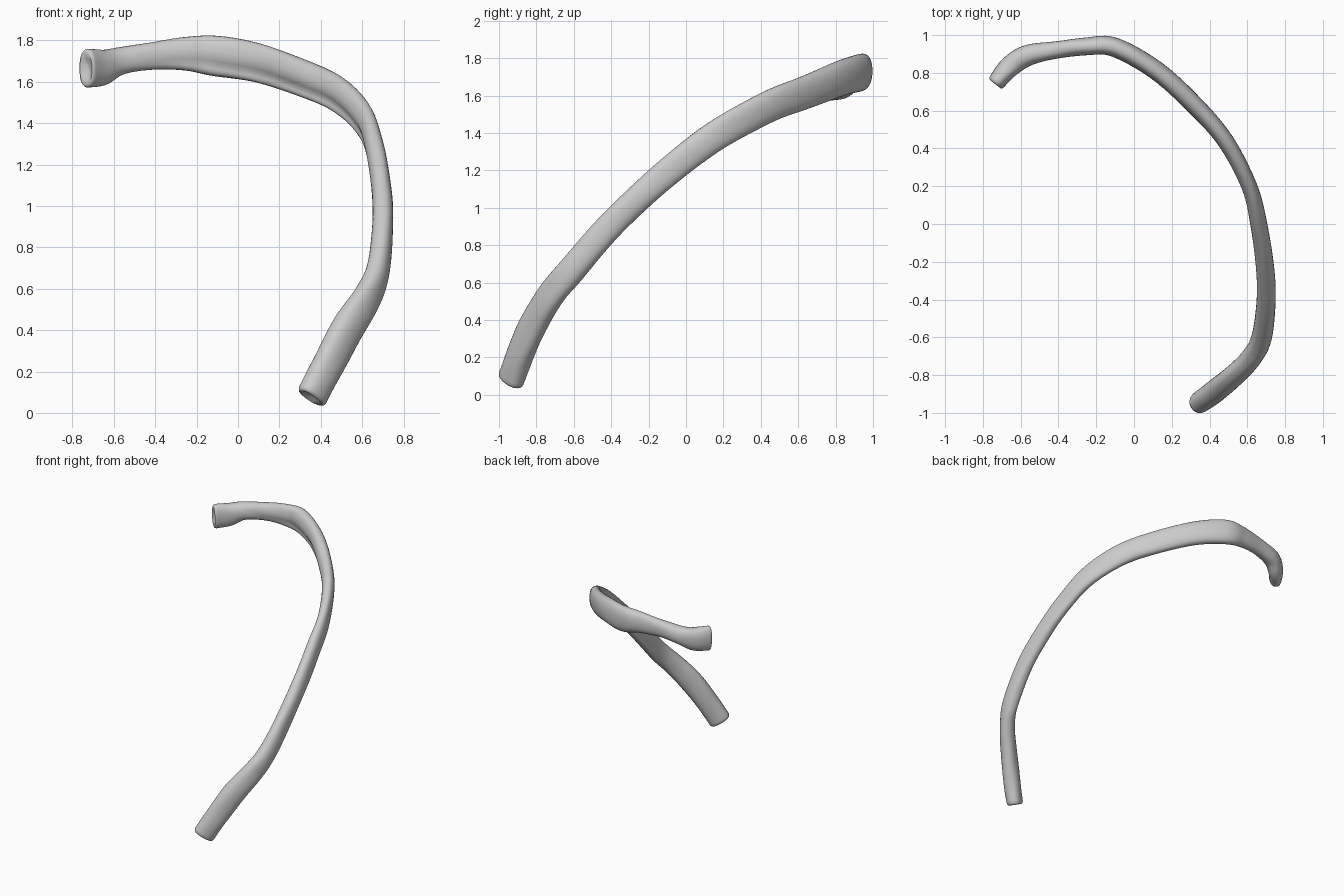
import bpy, bmesh, math
from mathutils import Vector

cube = bpy.data.objects.get("Cube")
if cube:
    bpy.data.objects.remove(cube, do_unlink=True)

bone = bpy.data.materials.new("pale_grey_bone")
bone.use_nodes = True
colour = (0.6, 0.6, 0.6, 1)
bone.diffuse_color = colour
shader = bone.node_tree.nodes["Principled BSDF"]
shader.inputs["Base Color"].default_value = colour
shader.inputs["Roughness"].default_value = 0.7

# Stations along the shaft: x, y, z, half height, half thickness
STATIONS = [
    (.36, -.935, .085, .08, .058),
    (.43, -.885, .22, .082, .06),
    (.52, -.81, .39, .085, .058),
    (.62, -.71, .55, .076, .056),
    (.675, -.6, .68, .073, .055),
    (.70, -.4, .91, .073, .05),
    (.69, -.2, 1.10, .075, .047),
    (.66, 0, 1.27, .077, .045),
    (.61, .2, 1.41, .08, .043),
    (.49, .43, 1.535, .085, .045),
    (.33, .62, 1.61, .09, .048),
    (.12, .81, 1.685, .095, .05),
    (-.10, .935, 1.725, .097, .052),
    (-.25, .94, 1.735, .08, .048),
    (-.42, .92, 1.725, .066, .046),
    (-.57, .89, 1.70, .068, .055),
    (-.66, .83, 1.67, .088, .055),
    (-.725, .755, 1.665, .092, .048),
]
STEPS, SIDES = 6, 28


def catmull(i, f):
    """Interpolate all five station values smoothly."""
    n = len(STATIONS) - 1
    a, b, c, d = (STATIONS[max(0, min(n, i + k))] for k in (-1, 0, 1, 2))
    return [0.5 * (2 * q + (r - p) * f + (2 * p - 5 * q + 4 * r - s) * f * f
                   + (3 * q - p - 3 * r + s) * f ** 3)
            for p, q, r, s in zip(a, b, c, d)]


samples = [catmull(i, k / STEPS) for i in range(len(STATIONS) - 1) for k in range(STEPS)]
samples.append(list(STATIONS[-1]))
centres = [Vector(s[:3]) for s in samples]
last = len(samples) - 1

bm = bmesh.new()
rings, frames = [], []
for i, s in enumerate(samples):
    along = (centres[min(i + 1, last)] - centres[max(i - 1, 0)]).normalized()
    up = Vector((0, 0, 1))
    up = (up - along * up.dot(along)).normalized()
    outward = up.cross(along) * -1
    t = i / last
    # The groove under the inner face fades out towards both ends
    groove = max(0, math.sin(math.pi * min(1, max(0, (t - .2) / .65))))
    ring = []
    for j in range(SIDES):
        a = math.tau * j / SIDES
        c, h = math.cos(a), math.sin(a)
        w = math.copysign(abs(c) ** .85, c)
        v = math.copysign(abs(h) ** .9, h)
        if c < 0:
            w *= 1 - .45 * groove * math.exp(-((v + .5) / .28) ** 2)
        bump = 1 + .02 * math.sin(23 * t + 2 * a) + .012 * math.sin(61 * t + 3 * a)
        ring.append(bm.verts.new(centres[i] + (up * v * s[3] + outward * w * s[4]) * bump))
    rings.append(ring)
    frames.append(along)


def bridge(r0, r1):
    for j in range(SIDES):
        k = (j + 1) % SIDES
        bm.faces.new((r0[j], r0[k], r1[k], r1[j]))


for r0, r1 in zip(rings, rings[1:]):
    bridge(r0, r1)

# Rounded rims with shallow hollow faces at both ends
for index, sign in ((0, -1), (last, 1)):
    previous = rings[index]
    for scale, push in ((.93, .012), (.8, .016), (.5, .006), (.2, -.006)):
        ring = [bm.verts.new(centres[index] + (v.co - centres[index]) * scale
                             + frames[index] * sign * push) for v in rings[index]]
        bridge(previous, ring)
        previous = ring
    bm.faces.new(previous)

bmesh.ops.recalc_face_normals(bm, faces=bm.faces)
mesh = bpy.data.meshes.new("rib_shaft")
bm.to_mesh(mesh)
bm.free()
mesh.materials.append(bone)
rib = bpy.data.objects.new("rib_shaft", mesh)
bpy.context.collection.objects.link(rib)
bpy.context.view_layer.objects.active = rib
rib.select_set(True)
bpy.ops.object.shade_smooth_by_angle(angle=math.radians(50))
